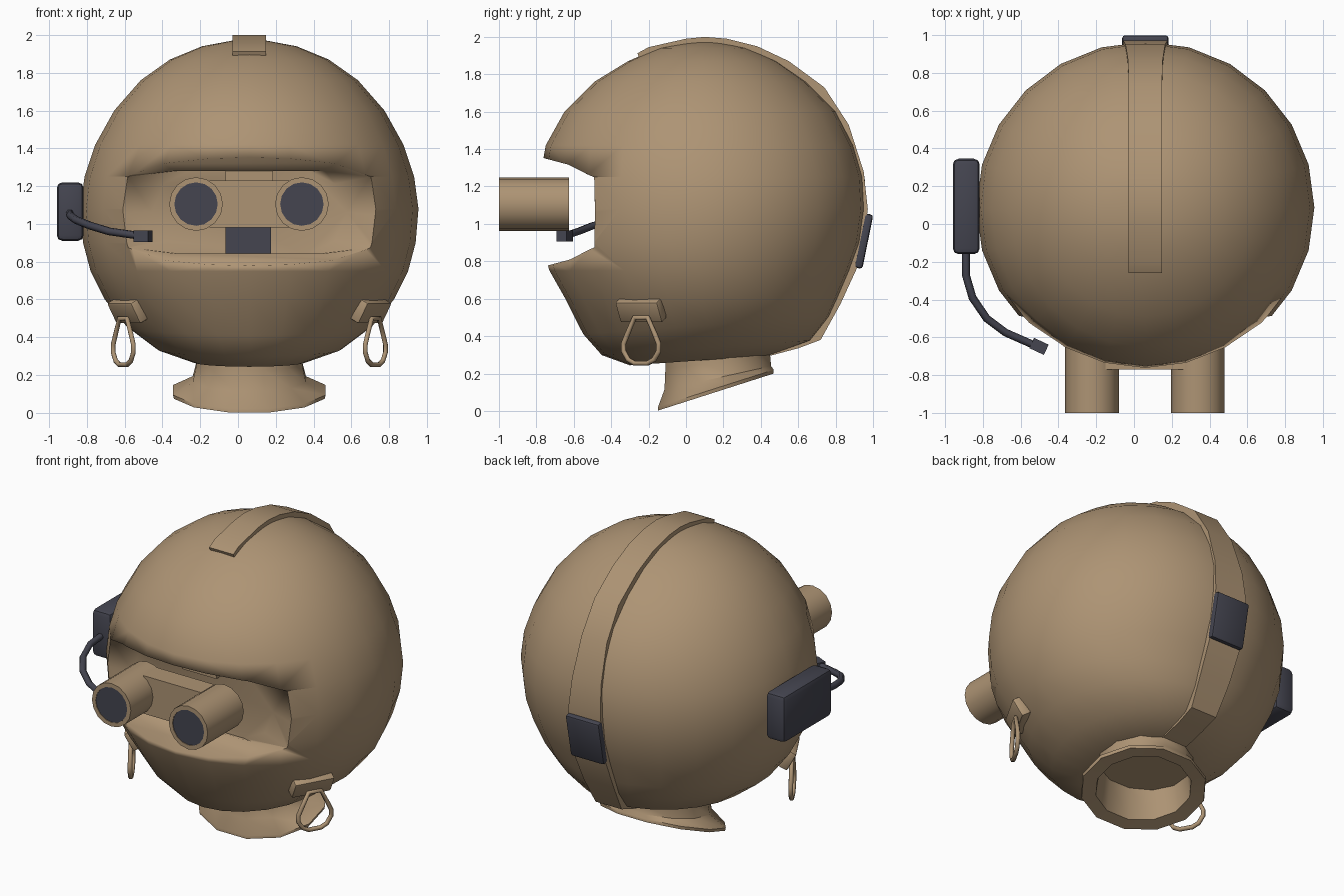
import bpy, bmesh
from math import sin, cos, tau, radians

if "Cube" in bpy.data.objects:
    bpy.data.objects.remove(bpy.data.objects["Cube"])

CX = 0.06  # symmetry plane of the head


def material(name, rgb):
    m = bpy.data.materials.new(name)
    m.use_nodes = True
    m.diffuse_color = (*rgb, 1)
    bsdf = m.node_tree.nodes["Principled BSDF"]
    bsdf.inputs["Base Color"].default_value = (*rgb, 1)
    bsdf.inputs["Roughness"].default_value = 0.8
    return m


TAN = material("tan", (0.42, 0.295, 0.175))
DARK = material("dark slate", (0.058, 0.059, 0.08))


def finish(obj, mat, angle=35):
    obj.data.materials.append(mat)
    if angle:
        bpy.ops.object.select_all(action="DESELECT")
        obj.select_set(True)
        bpy.context.view_layer.objects.active = obj
        bpy.ops.object.shade_smooth_by_angle(angle=radians(angle))
    return obj


def add(name, bm):
    bmesh.ops.recalc_face_normals(bm, faces=bm.faces)
    me = bpy.data.meshes.new(name)
    bm.to_mesh(me)
    bm.free()
    obj = bpy.data.objects.new(name, me)
    bpy.context.collection.objects.link(obj)
    return obj


def loft(name, rings):
    """Skin closed rings of equal length and cap both ends."""
    bm = bmesh.new()
    vs = [[bm.verts.new(p) for p in ring] for ring in rings]
    for a, b in zip(vs, vs[1:]):
        for i in range(len(a)):
            j = (i + 1) % len(a)
            bm.faces.new((a[i], a[j], b[j], b[i]))
    bm.faces.new(vs[0])
    bm.faces.new(vs[-1])
    return add(name, bm)


def box(name, loc, size, mat, rot=(0, 0, 0), bevel=0.0):
    bm = bmesh.new()
    bmesh.ops.create_cube(bm, size=1)
    bmesh.ops.scale(bm, vec=size, verts=bm.verts)
    if bevel:
        bmesh.ops.bevel(bm, geom=bm.edges[:], offset=bevel, segments=2,
                        profile=0.5, affect="EDGES")
    obj = add(name, bm)
    obj.location, obj.rotation_euler = loc, rot
    return finish(obj, mat, 40 if bevel else 0)


def wire(name, points, radius, mat, cyclic=False):
    cu = bpy.data.curves.new(name, "CURVE")
    cu.dimensions = "3D"
    cu.bevel_depth, cu.bevel_resolution = radius, 1
    cu.use_fill_caps = True
    sp = cu.splines.new("POLY")
    sp.points.add(len(points) - 1)
    for p, co in zip(sp.points, points):
        p.co = (*co, 1)
    sp.use_cyclic_u = cyclic
    obj = bpy.data.objects.new(name, cu)
    bpy.context.collection.objects.link(obj)
    cu.materials.append(mat)
    return obj


def ellipse(n, hx, hy, cy, z, tilt=0.0, phase=0.0):
    """Horizontal oval around the head axis; tilt raises it towards the back."""
    out = []
    for i in range(n):
        a = tau * (i + phase) / n
        y = cy + hy * sin(a)
        out.append((CX + hx * cos(a), y, z + tilt * y))
    return out


# Head: rows of height, half width, front and back
rows = [(1.97, .09, 0, .2), (1.94, .25, -.15, .33), (1.87, .42, -.31, .49),
        (1.76, .575, -.49, .65), (1.60, .715, -.65, .81), (1.42, .815, -.75, .905),
        (1.25, .872, -.78, .955), (1.08, .895, -.79, .965), (.9, .88, -.775, .94),
        (.75, .84, -.73, .885), (.6, .765, -.645, .82), (.45, .65, -.55, .775),
        (.33, .49, -.45, .675), (.265, .3, -.3, .45)]
head = loft("head", [ellipse(24, hx, (b - f) / 2, (b + f) / 2, z,
                             0.07 if z < 0.5 else 0) for z, hx, f, b in rows])


# Eye recess cut from the head: octagonal back, boxier mouth
def outline(corner):
    q = [(1, 0), corner, (.58, 1)]
    top = q + [(-x, z) for x, z in q[::-1]]
    return top + [(x, -z) for x, z in top[-2:0:-1]]


back, mouth = outline((.88, .66)), outline((.93, .86))
cutter = loft("recess_cutter", [
    [(CX + x * hx, y, 1.062 + z * hz) for x, z in shape]
    for shape, y, hx, hz in [(back, -.455, .515, .228), (mouth, -.49, .69, .218),
                             (mouth, -.95, 1, .34)]])
cutter.hide_render = True
mod = head.modifiers.new("recess", "BOOLEAN")
mod.operation, mod.solver, mod.object = "DIFFERENCE", "EXACT", cutter
bpy.context.view_layer.objects.active = head
bpy.ops.object.modifier_apply(modifier="recess")
bpy.data.objects.remove(cutter)
finish(head, TAN, 40)

# Soft lip around the recess, crisp back panel
verts = head.data.vertices
for e in head.data.edges:
    if any(verts[i].co.y < -.52 for i in e.vertices):
        e.use_edge_sharp = False

# Hollow flared neck with a slanted rim: half width, half depth, centre, height, tilt
neck_rows = [(.3, .29, .17, .38, 0), (.29, .29, .17, .24, .12), (.31, .295, .17, .14, .22),
             (.418, .32, .16, .07, .32), (.413, .32, .16, .05, .32),
             (.315, .25, .16, .055, .32), (.29, .24, .17, .24, .1)]
finish(loft("neck", [ellipse(12, *row, phase=.5) for row in neck_rows]), TAN, 40)

# Strap over the crown and down the back: y, z, half width
path = [(-.26, 1.912, .088), (-.2, 1.945, .088), (0, 1.99, .088), (.1, 2.0, .088),
        (.22, 1.99, .088), (.38, 1.95, .088), (.55, 1.87, .088), (.74, 1.73, .088),
        (.87, 1.53, .092), (.95, 1.28, .105), (.972, 1.08, .118), (.94, .82, .118),
        (.825, .57, .11), (.72, .38, .095), (.6, .335, .09), (.45, .295, .09)]
strap = []
for y, z, w in path:
    iy, iz = .1 + (y - .1) * .92, 1.1 + (z - 1.1) * .92
    strap.append([(CX - w, y, z), (CX + w, y, z), (CX + w, iy, iz), (CX - w, iy, iz)])
finish(loft("crown_strap", strap), TAN, 40)
box("back_plate", (CX, .95, .908), (.245, .045, .295), DARK, (radians(-11.5), 0, 0), .015)


# Binocular goggles
def disc_ring(x, r, y):
    return [(x + r * cos(tau * i / 16), y, 1.105 + r * sin(tau * i / 16)) for i in range(16)]


for side, s in (("left", 1), ("right", -1)):
    x = CX - .002 + s * .28
    finish(loft(side + "_goggle_tube", [disc_ring(x, r, y) for r, y in
                [(.142, -.625), (.142, -1), (.115, -1), (.115, -.985)]]), TAN)
    finish(loft(side + "_lens", [disc_ring(x, .115, y) for y in (-.996, -.987)]), DARK)
box("goggle_bridge", (CX, -.7, 1.105), (.42, .14, .25), TAN)
box("goggle_mount", (CX, -.465, 1.24), (.25, .05, .1), TAN)
box("nose_block", (CX - .005, -.465, .908), (.24, .05, .145), DARK)

# Hanging loops with their clasps on both cheeks
half = [(.04, .5), (.085, .41), (.108, .36), (.108, .32), (.08, .275), (.04, .255)]
loop = [(0, u, v) for u, v in half] + [(0, -u, v) for u, v in half[::-1]]
for side, s in (("left", 1), ("right", -1)):
    box(side + "_clasp", (CX + s * .642, -.24, .54), (.065, .26, .125), TAN,
        (0, s * .5, -s * .52), .012)
    ring = wire(side + "_loop", loop, .014, TAN, True)
    ring.location = (CX + s * .667, -.24, 0)
    ring.rotation_euler = (0, 0, -s * .52)

# Earpiece and microphone boom on the right
box("earpiece", (-.888, .093, 1.065), (.142, .505, .31), DARK, bevel=.03)
wire("microphone_boom",
     [(-.89, -.12, 1.06), (-.89, -.27, 1.045), (-.855, -.39, 1.02), (-.78, -.5, .99),
      (-.68, -.575, .96), (-.52, -.645, .937)], .021, DARK)
box("microphone", (-.503, -.648, .935), (.085, .06, .06), DARK, (0, 0, radians(-25)))
